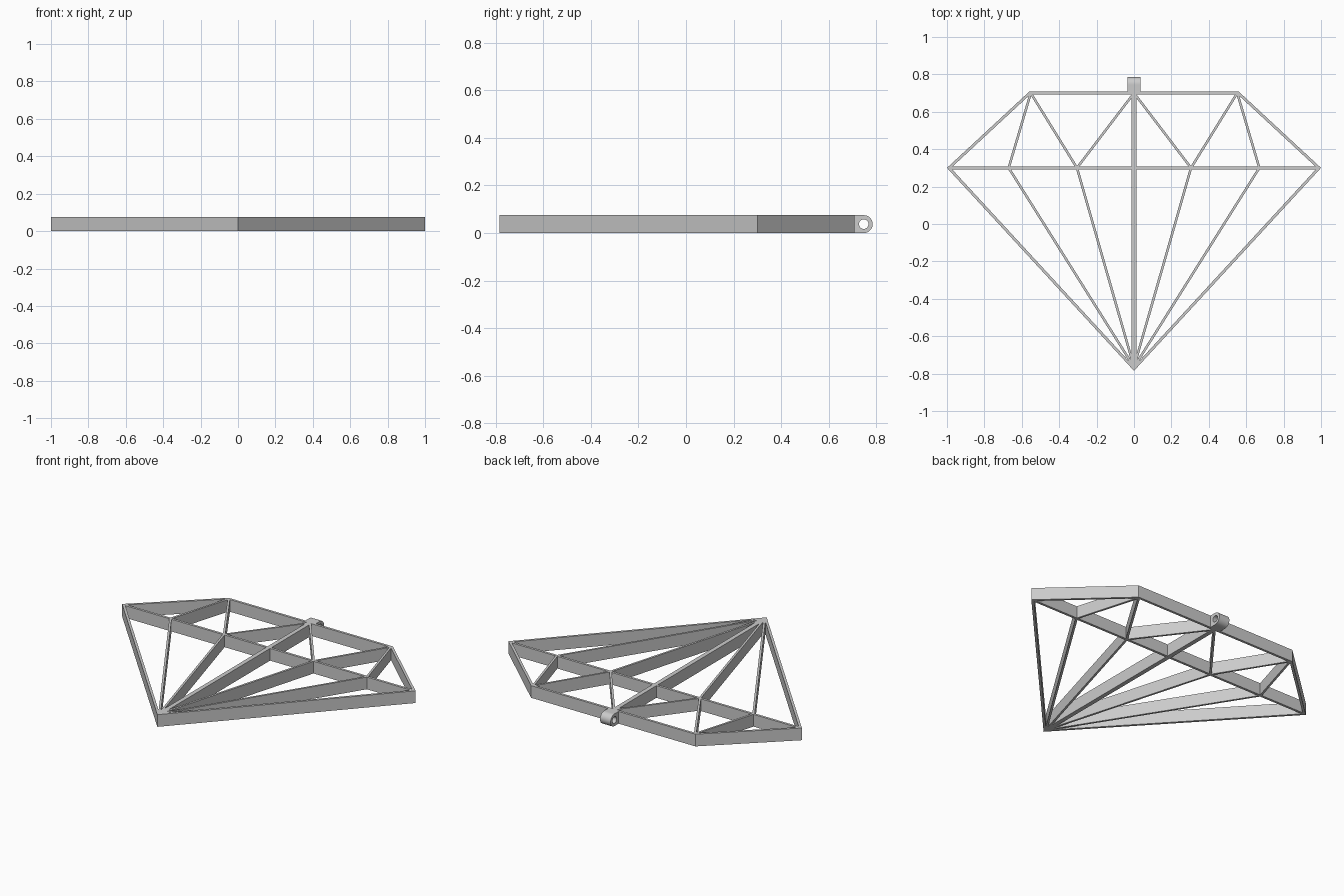
import bpy
import bmesh
import math
from mathutils import Vector

cube = bpy.data.objects.get("Cube")
if cube:
    bpy.data.objects.remove(cube, do_unlink=True)

HEIGHT = 0.075
WIRE = 0.013

grey = bpy.data.materials.new("light_grey")
grey.use_nodes = True
colour = (0.6, 0.6, 0.6, 1)
grey.diffuse_color = colour
grey.node_tree.nodes["Principled BSDF"].inputs["Base Color"].default_value = colour


def add_object(name, bm):
    bmesh.ops.recalc_face_normals(bm, faces=bm.faces)
    mesh = bpy.data.meshes.new(name)
    bm.to_mesh(mesh)
    bm.free()
    mesh.materials.append(grey)
    obj = bpy.data.objects.new(name, mesh)
    bpy.context.collection.objects.link(obj)
    return obj


def extrude(bm, offset):
    result = bmesh.ops.extrude_face_region(bm, geom=bm.faces[:])
    verts = [v for v in result["geom"] if isinstance(v, bmesh.types.BMVert)]
    bmesh.ops.translate(bm, vec=offset, verts=verts)


def solid_ring(name, outer_points, inner_points, offset):
    """Band between two matching loops, given thickness along offset."""
    bm = bmesh.new()
    outer = [bm.verts.new(p) for p in outer_points]
    inner = [bm.verts.new(p) for p in inner_points]
    for i in range(len(outer)):
        bm.faces.new((outer[i - 1], outer[i], inner[i], inner[i - 1]))
    extrude(bm, offset)
    return add_object(name, bm)


def bar(name, start, end, width=WIRE):
    """Upright flat strip between two points in plan."""
    a, b = Vector((*start, 0)), Vector((*end, 0))
    d = (b - a).normalized()
    side = Vector((-d.y, d.x, 0)) * width / 2
    bm = bmesh.new()
    bm.faces.new([bm.verts.new(p) for p in (a - side, b - side, b + side, a + side)])
    extrude(bm, (0, 0, HEIGHT))
    return add_object(name, bm)


def mitred_inset(points, thickness):
    """Counter-clockwise outline moved inwards by an even wall thickness."""
    result = []
    for i, p in enumerate(points):
        into = (p - points[i - 1]).normalized()
        out = (points[(i + 1) % len(points)] - p).normalized()
        n1, n2 = Vector((-into.y, into.x, 0)), Vector((-out.y, out.x, 0))
        result.append(p + (n1 + n2) * thickness / (1 + n1.dot(n2)))
    return result


# Mitred outer frame
outline = [Vector((x, y, 0)) for x, y in
           ((0, -0.785), (1, 0.3), (0.56, 0.708), (-0.56, 0.708), (-1, 0.3))]
solid_ring("outer_frame", outline, mitred_inset(outline, 0.015), (0, 0, HEIGHT))

# Centre spine and girdle
bar("centre_spine", (0, -0.765), (0, 0.7), 0.027)
bar("girdle_bar", (-0.985, 0.3), (0.985, 0.3), 0.015)

# Facet struts on each side
struts = {
    "crown_outer_strut": ((0.552, 0.7), (0.67, 0.3)),
    "crown_middle_strut": ((0.552, 0.7), (0.305, 0.3)),
    "crown_inner_strut": ((0, 0.7), (0.305, 0.3)),
    "lower_outer_strut": ((0.67, 0.3), (0, -0.765)),
    "lower_inner_strut": ((0.305, 0.3), (0, -0.765)),
}
for label, sign in (("left", 1), ("right", -1)):
    for name, (a, b) in struts.items():
        bar(f"{label}_{name}", (sign * a[0], a[1]), (sign * b[0], b[1]))

# Hanging loop: rounded outside end, square root, round hole along x
RADIUS, HOLE, CENTRE_Y, HALF, STEPS = HEIGHT / 2, 0.02, 0.7475, 0.036, 48
outer, inner = [], []
for i in range(STEPS):
    angle = math.tau * i / STEPS
    c, s = math.cos(angle), math.sin(angle)
    r = RADIUS if c > -1e-6 else RADIUS / max(abs(c), abs(s))
    stretch = 1 if c > 0 else 1.25
    outer.append((-HALF, CENTRE_Y + r * c * stretch, RADIUS + r * s))
    inner.append((-HALF, CENTRE_Y + HOLE * c, RADIUS + HOLE * s))
loop = solid_ring("hanging_loop", outer, inner, (2 * HALF, 0, 0))

bpy.ops.object.select_all(action="DESELECT")
loop.select_set(True)
bpy.context.view_layer.objects.active = loop
bpy.ops.object.shade_smooth_by_angle(angle=math.radians(30))
